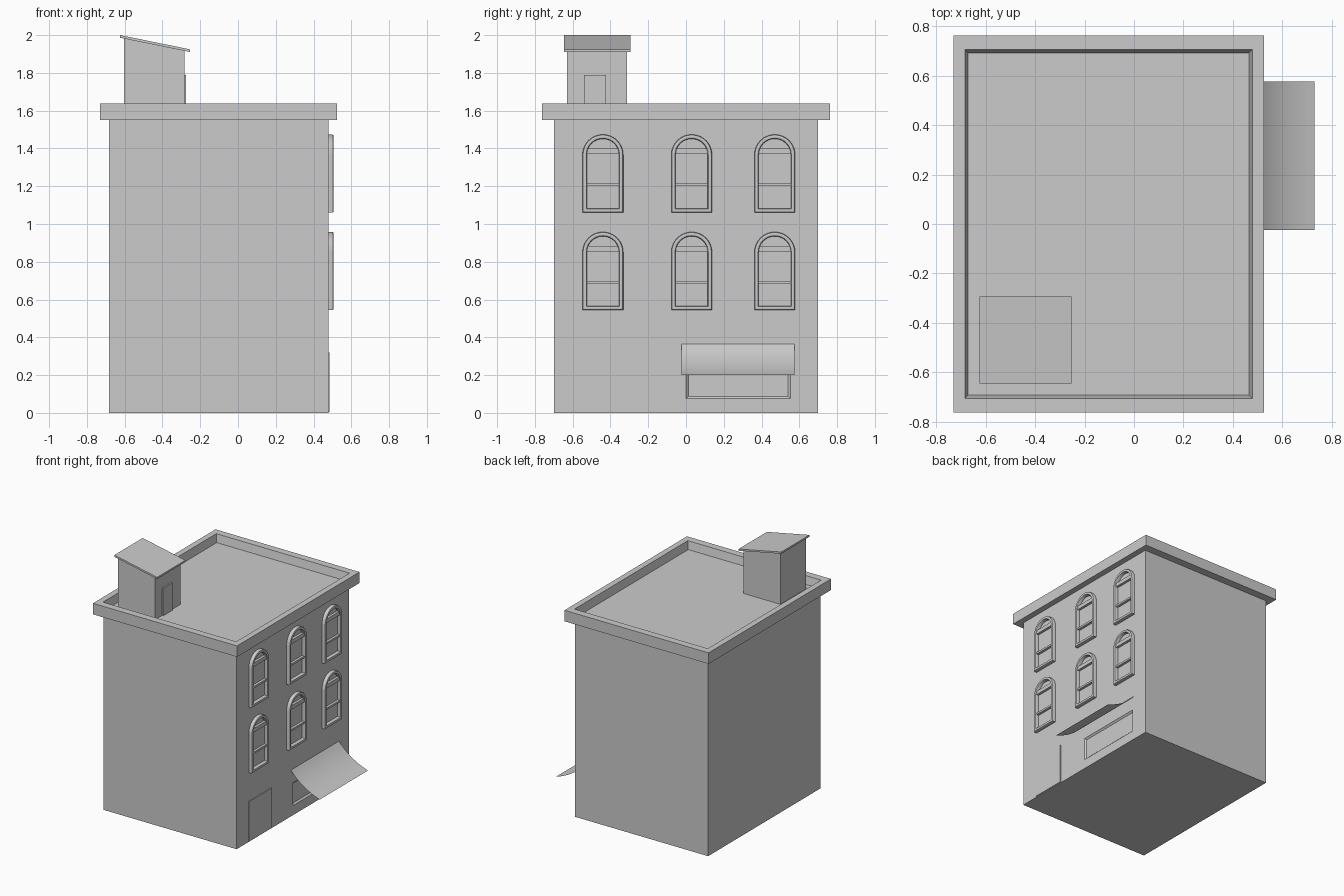
import bpy, bmesh, math

if "Cube" in bpy.data.objects:
    bpy.data.objects.remove(bpy.data.objects["Cube"])

WALL = 0.478  # x of the street facade


def loft(name, loops, caps=True, smooth=False):
    """Skin a series of equally sized point loops, optionally capping both ends."""
    bm = bmesh.new()
    rings = [[bm.verts.new(p) for p in loop] for loop in loops]
    n = len(rings[0])
    for a, b in zip(rings, rings[1:]):
        for i in range(n):
            j = (i + 1) % n
            bm.faces.new((a[i], a[j], b[j], b[i]))
    if caps:
        bm.faces.new(rings[0])
        bm.faces.new(rings[-1])
    bmesh.ops.recalc_face_normals(bm, faces=bm.faces)
    return finish(name, bm, smooth)


def finish(name, bm, smooth=False):
    me = bpy.data.meshes.new(name)
    bm.to_mesh(me)
    bm.free()
    ob = bpy.data.objects.new(name, me)
    bpy.context.collection.objects.link(ob)
    if smooth:
        bpy.ops.object.select_all(action='DESELECT')
        ob.select_set(True)
        bpy.context.view_layer.objects.active = ob
        bpy.ops.object.shade_smooth_by_angle(angle=math.radians(35))
    return ob


def rect(x0, x1, y0, y1, z):
    return [(x0, y0, z), (x1, y0, z), (x1, y1, z), (x0, y1, z)]


def box(name, x0, x1, y0, y1, z0, z1):
    return loft(name, [rect(x0, x1, y0, y1, z0), rect(x0, x1, y0, y1, z1)])


def facade_rect(x, y0, y1, z0, z1):
    return [(x, y0, z0), (x, y1, z0), (x, y1, z1), (x, y0, z1)]


# building body with overhanging cornice and sunken flat roof
body = loft("building_body", [
    rect(-0.683, WALL, -0.70, 0.70, 0),
    rect(-0.683, WALL, -0.70, 0.70, 1.55),
    rect(-0.73, 0.525, -0.762, 0.762, 1.55),
    rect(-0.73, 0.525, -0.762, 0.762, 1.637),
    rect(-0.683, WALL, -0.705, 0.705, 1.637),
    rect(-0.670, WALL - 0.013, -0.692, 0.692, 1.575),
])

# shop window recess with sloped reveals
cutter = loft("shop_window_cutter", [
    facade_rect(WALL + 0.012, -0.012, 0.565, 0.063, 0.267),
    facade_rect(WALL - 0.012, 0.012, 0.541, 0.087, 0.243),
])
cutter.hide_render = True
cutter.hide_set(True)
cut = body.modifiers.new("shop_window", 'BOOLEAN')
cut.operation = 'DIFFERENCE'
cut.object = cutter
cut.solver = 'EXACT'

# street door
box("street_door", WALL - 0.01, WALL + 0.006, -0.555, -0.27, 0.005, 0.32)


# arched windows
def arch(yc, zs, w, x):
    """Arched outline of half width w, spring line at zs, in the facade plane."""
    pts = [(x, yc + w * math.cos(math.pi * i / 16), zs + w * math.sin(math.pi * i / 16))
           for i in range(17)]
    bottom = zs - 0.198 - w
    return pts + [(x, yc - w, bottom), (x, yc + w, bottom)]


profile = [(0.108, -0.005), (0.108, 0.021), (0.105, 0.026), (0.100, 0.028),
           (0.093, 0.028), (0.088, 0.026), (0.085, 0.021), (0.085, -0.005)]
for row, zs in enumerate((0.85, 1.366)):
    for col, yc in enumerate((-0.44, 0.03, 0.47)):
        tag = f"{row}_{col}"
        loft("window_frame_" + tag, [arch(yc, zs, w, WALL + d) for w, d in profile],
             caps=False, smooth=True)
        for part, lo, hi in (("fan_bar", 0.004, 0.034), ("middle_bar", -0.166, -0.151)):
            box(f"window_{part}_{tag}", WALL - 0.005, WALL + 0.02,
                yc - 0.087, yc + 0.087, zs + lo, zs + hi)

# curved awning sheet
bm = bmesh.new()
pa, pb, pc = (WALL, 0.365), (0.57, 0.25), (0.73, 0.20)
prev = None
for i in range(13):
    t = i / 12
    x, z = [(1 - t) ** 2 * a + 2 * t * (1 - t) * b + t * t * c for a, b, c in zip(pa, pb, pc)]
    cur = [bm.verts.new((x, y, z)) for y in (-0.025, 0.575)]
    if prev:
        bm.faces.new((prev[0], cur[0], cur[1], prev[1]))
    prev = cur
finish("awning", bm, smooth=True)


# rooftop stair house with sloping roof and door
def slope(x, lift=0.0):
    return 1.986 + lift - (x + 0.625) * 0.203


def sloped(x0, x1, y0, y1, lift):
    return [(x, y, slope(x, lift)) for x, y, _ in rect(x0, x1, y0, y1, 0)]


loft("stair_house", [rect(-0.603, -0.284, -0.63, -0.312, 1.57),
                     sloped(-0.603, -0.284, -0.63, -0.312, 0.002)])
loft("stair_house_roof", [sloped(-0.625, -0.253, -0.645, -0.293, 0),
                          sloped(-0.625, -0.253, -0.645, -0.293, 0.014)])
box("stair_house_door", -0.29, -0.274, -0.54, -0.423, 1.57, 1.79)
